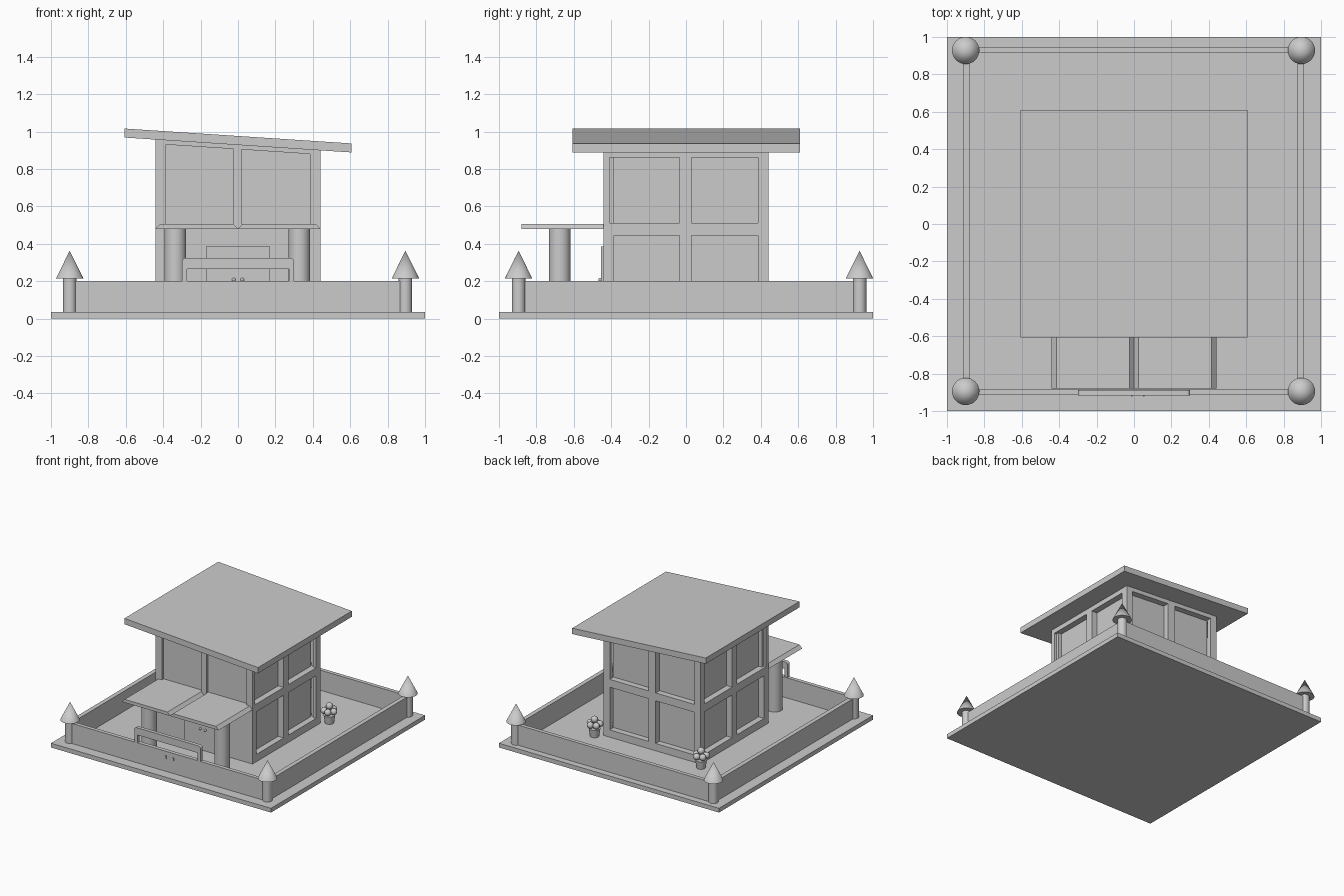
import bpy, bmesh, math
from mathutils import Matrix, Vector

cube = bpy.data.objects.get("Cube")
if cube:
    bpy.data.objects.remove(cube, do_unlink=True)

grey = bpy.data.materials.new("plain_grey")
grey.use_nodes = True
grey.diffuse_color = (0.6, 0.6, 0.6, 1)
grey.node_tree.nodes["Principled BSDF"].inputs["Base Color"].default_value = (0.6, 0.6, 0.6, 1)

SLOPE = 0.0656   # fall of the roof per unit of x
GROUND = 0.035


def finish(name, bm, smooth=False):
    bmesh.ops.recalc_face_normals(bm, faces=bm.faces)
    mesh = bpy.data.meshes.new(name)
    bm.to_mesh(mesh)
    bm.free()
    mesh.materials.append(grey)
    obj = bpy.data.objects.new(name, mesh)
    bpy.context.collection.objects.link(obj)
    if smooth:
        bpy.ops.object.select_all(action='DESELECT')
        obj.select_set(True)
        bpy.context.view_layer.objects.active = obj
        bpy.ops.object.shade_smooth_by_angle(angle=math.radians(35))
    return obj


def add_box(bm, x, y, z, slope_low=0, slope_high=0):
    """Box from (low, high) ranges; its bottom or top may follow the roof slope."""
    size = Vector((x[1] - x[0], y[1] - y[0], z[1] - z[0]))
    mid = Vector((sum(x) / 2, sum(y) / 2, sum(z) / 2))
    verts = bmesh.ops.create_cube(bm, size=1)["verts"]
    for v in verts:
        slope = slope_high if v.co.z > 0 else slope_low
        v.co = v.co * size + mid
        v.co.z -= slope * v.co.x
    return verts


def boxes(name, *items):
    bm = bmesh.new()
    for item in items:
        add_box(bm, *item)
    return finish(name, bm)


def add_cone(bm, x, y, z0, z1, r0, r1, sides=32):
    bmesh.ops.create_cone(bm, cap_ends=True, segments=sides, radius1=r0, radius2=r1,
                          depth=z1 - z0, matrix=Matrix.Translation((x, y, (z0 + z1) / 2)))


def add_ball(bm, x, y, z, r):
    bmesh.ops.create_uvsphere(bm, u_segments=16, v_segments=10, radius=r,
                              matrix=Matrix.Translation((x, y, z)))


# Ground slab and boundary walls
boxes("ground_slab", ((-1, 1), (-1, 1), (0, GROUND)))
wall_z = (GROUND, 0.2)
boxes("wall_front", ((-0.9, 0.9), (-0.915, -0.883), wall_z))
boxes("wall_back", ((-0.9, 0.9), (0.915, 0.947), wall_z))
boxes("wall_right", ((-0.913, -0.877), (-0.9, 0.93), wall_z))
boxes("wall_left", ((0.873, 0.909), (-0.9, 0.93), wall_z))

# Corner posts with pointed caps
for x, side in ((-0.9, "right"), (0.895, "left")):
    for y, end in ((-0.895, "front"), (0.928, "back")):
        bm = bmesh.new()
        add_cone(bm, x, y, GROUND, 0.22, 0.036, 0.036)
        add_cone(bm, x, y, 0.215, 0.362, 0.073, 0)
        finish(f"corner_post_{end}_{side}", bm, True)

# House core with recessed panes left between the frame bars
boxes("house_core",
      ((-0.39, 0.39), (-0.39, 0.39), (GROUND, 0.93), 0, SLOPE),
      ((-0.42, 0.42), (-0.415, -0.385), (GROUND, 0.93), 0, SLOPE),
      ((-0.44, 0.44), (-0.44, -0.385), (GROUND, 0.505)))

bars = []
for s in (-1, 1):
    outer = sorted((s * 0.385, s * 0.44))
    # Side wall stiles and rails
    for y in ((-0.44, -0.41), (-0.035, 0.03), (0.405, 0.44)):
        bars.append((outer, y, (GROUND, 0.93), 0, SLOPE))
    pane_top = 0.86 if s > 0 else 0.915
    bars.append((outer, (-0.44, 0.44), (GROUND, 0.095)))
    bars.append((outer, (-0.44, 0.44), (0.445, 0.51)))
    bars.append((outer, (-0.44, 0.44), (pane_top, 0.93), 0, SLOPE))
    # Front and back edge stiles
    bars.append((sorted((s * 0.42, s * 0.44)), (-0.44, -0.41), (0.5, 0.93), 0, SLOPE))
    bars.append((sorted((s * 0.41, s * 0.44)), (0.385, 0.44), (GROUND, 0.93), 0, SLOPE))
# Front mullion and top rail
bars.append(((-0.025, 0.02), (-0.44, -0.41), (0.5, 0.93), 0, SLOPE))
bars.append(((-0.44, 0.44), (-0.44, -0.41), (0.905, 0.93), SLOPE, SLOPE))
# Back mullion and rails
back = (0.385, 0.44)
bars.append(((-0.033, 0.033), back, (GROUND, 0.93), 0, SLOPE))
bars.append(((-0.44, 0.44), back, (GROUND, 0.095)))
bars.append(((-0.44, 0.44), back, (0.445, 0.51)))
bars.append(((-0.44, 0.44), back, (0.895, 0.93), SLOPE, SLOPE))
boxes("house_frame", *bars)

# Sloping roof
boxes("roof", ((-0.607, 0.607), (-0.607, 0.61), (0.928, 0.976), SLOPE, SLOPE))

# Porch canopy: two panels with chamfered sides
bm = bmesh.new()
for x in ((-0.44, 0), (0, 0.44)):
    mid = sum(x) / 2
    for v in add_box(bm, x, (-0.88, -0.43), (0.48, 0.506)):
        if v.co.z > 0.49:
            v.co.x += math.copysign(0.025, mid - v.co.x)
finish("porch_canopy", bm)

# Porch columns
for x, side in ((-0.335, "right"), (0.328, "left")):
    bm = bmesh.new()
    add_cone(bm, x, -0.675, GROUND, 0.482, 0.058, 0.058)
    finish(f"porch_column_{side}", bm, True)

# Door with two knobs
boxes("door", ((-0.17, 0.17), (-0.455, -0.435), (GROUND, 0.386)))
bm = bmesh.new()
for x in (-0.023, 0.023):
    add_ball(bm, x, -0.459, 0.208, 0.01)
finish("door_knobs", bm, True)

# Gate hoop above the front wall, with rounded upper corners
bm = bmesh.new()
outline = [(-0.3, 0.19), (-0.273, 0.19), (-0.273, 0.265), (0.273, 0.265), (0.273, 0.19), (0.3, 0.19)]
for cx, start in ((0.28, 0), (-0.28, 90)):
    for step in range(5):
        a = math.radians(start + step * 22.5)
        outline.append((cx + 0.02 * math.cos(a), 0.304 + 0.02 * math.sin(a)))
face = bm.faces.new([bm.verts.new((x, -0.917, z)) for x, z in outline])
extruded = bmesh.ops.extrude_face_region(bm, geom=[face])["geom"]
bmesh.ops.translate(bm, vec=(0, 0.03, 0),
                    verts=[g for g in extruded if isinstance(g, bmesh.types.BMVert)])
finish("gate_hoop", bm, True)

# Gate handles
boxes("gate_handles", *[((x - 0.005, x + 0.005), (-0.922, -0.91), (0.14, 0.165))
                        for x in (-0.012, 0.052)])

# Potted flowers at the back corners of the house
for x, side in ((0.49, "left"), (-0.478, "right")):
    y = 0.487
    bm = bmesh.new()
    add_cone(bm, x, y, GROUND, 0.1, 0.034, 0.044, 20)
    add_cone(bm, x, y, 0.1, 0.16, 0.012, 0.012, 12)
    for i in range(5):
        a = math.tau * i / 5
        add_ball(bm, x + 0.04 * math.cos(a), y + 0.04 * math.sin(a), 0.135, 0.026)
    add_ball(bm, x, y, 0.172, 0.027)
    finish(f"flower_pot_{side}", bm, True)
